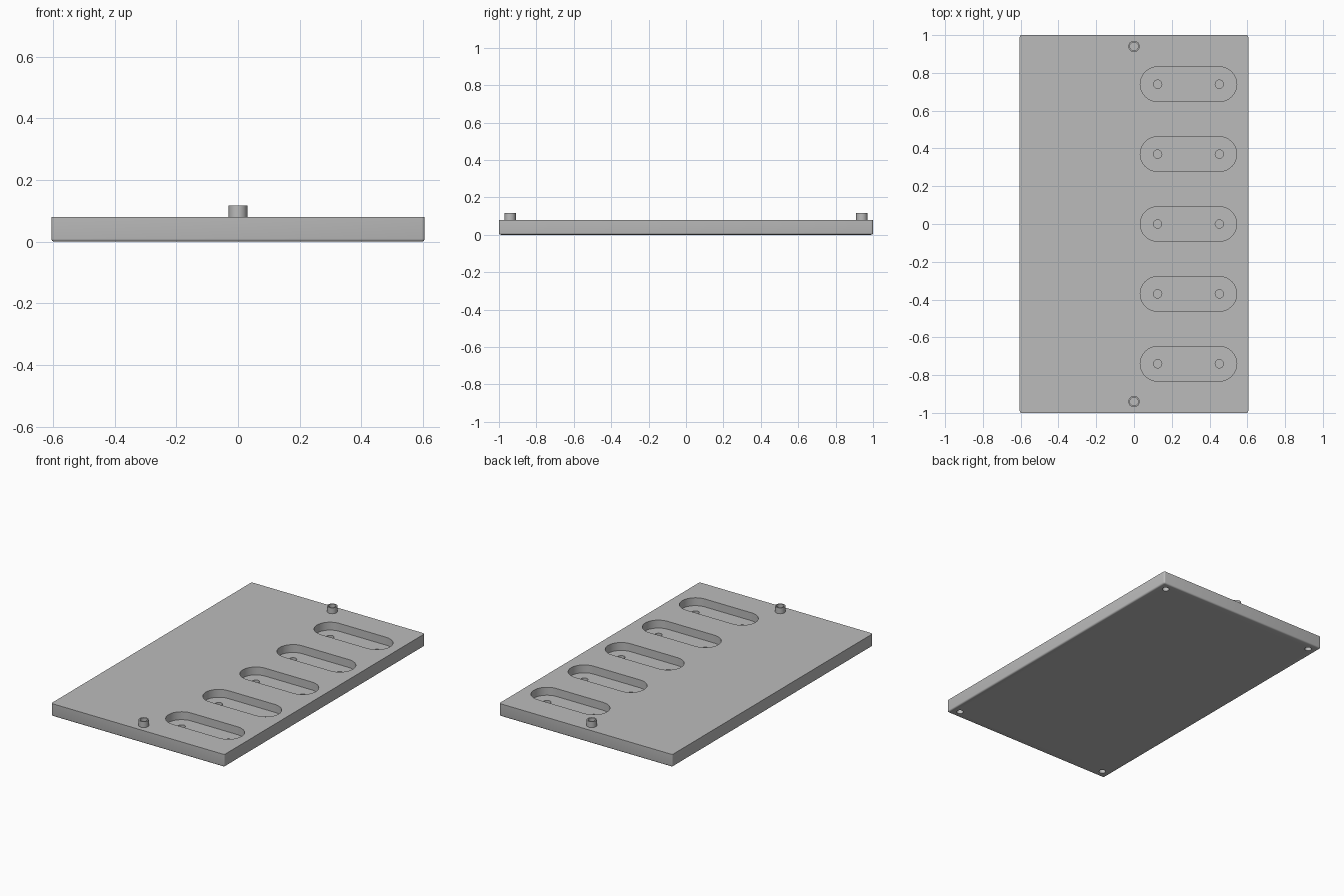
import bpy, bmesh
from math import cos, sin, pi, radians

cube = bpy.data.objects.get("Cube")
if cube:
    bpy.data.objects.remove(cube, do_unlink=True)

grey = bpy.data.materials.new("plain grey")
grey.use_nodes = True
colour = (0.5, 0.5, 0.5, 1)
grey.diffuse_color = colour
grey.node_tree.nodes["Principled BSDF"].inputs["Base Color"].default_value = colour

TOP, FLOOR = 0.08, 0.03
HALF_X, HALF_Y = 0.605, 1.0
PEG_Y = 0.94
SLOT_YS = [i * 0.37 for i in range(-2, 3)]


def prism(name, outline, z0, z1):
    """Extrude a closed outline (counter-clockwise) between two heights."""
    bm = bmesh.new()
    face = bm.faces.new([bm.verts.new((x, y, z0)) for x, y in outline])
    grown = bmesh.ops.extrude_face_region(bm, geom=[face])
    top = [v for v in grown["geom"] if isinstance(v, bmesh.types.BMVert)]
    bmesh.ops.translate(bm, verts=top, vec=(0, 0, z1 - z0))
    bmesh.ops.recalc_face_normals(bm, faces=bm.faces)
    mesh = bpy.data.meshes.new(name)
    bm.to_mesh(mesh)
    bm.free()
    mesh.materials.append(grey)
    ob = bpy.data.objects.new(name, mesh)
    bpy.context.collection.objects.link(ob)
    return ob


def stadium(x0, x1, y, r, n=16):
    """Outline with two round ends; x0 == x1 gives a circle."""
    pts = []
    for cx, start in ((x1, -pi / 2), (x0, pi / 2)):
        last = n if x0 == x1 else n + 1
        pts += [(cx + r * cos(start + pi * i / n), y + r * sin(start + pi * i / n))
                for i in range(last)]
    return pts


def activate(ob):
    bpy.ops.object.select_all(action="DESELECT")
    ob.select_set(True)
    bpy.context.view_layer.objects.active = ob


def cut(target, outline, z0, z1):
    """Remove a prism from the target."""
    cutter = prism("cutter", outline, z0, z1)
    cutter.hide_render = True
    activate(target)
    mod = target.modifiers.new("cut", "BOOLEAN")
    mod.operation, mod.solver, mod.object = "DIFFERENCE", "EXACT", cutter
    bpy.ops.object.modifier_apply(modifier=mod.name)
    bpy.data.objects.remove(cutter, do_unlink=True)


def finish(ob):
    activate(ob)
    bpy.ops.object.shade_smooth_by_angle(angle=radians(32))


# Plate: sharp top rim, rounded upright corners and bottom rim
plate = prism("base_plate", [(-HALF_X, -HALF_Y), (HALF_X, -HALF_Y),
                             (HALF_X, HALF_Y), (-HALF_X, HALF_Y)], 0, TOP)
bm = bmesh.new()
bm.from_mesh(plate.data)
rim = [e for e in bm.edges if min(v.co.z for v in e.verts) < 0.001]
bmesh.ops.bevel(bm, geom=rim, offset=0.01, segments=4, profile=0.5, affect="EDGES")
bm.to_mesh(plate.data)
bm.free()

# Slots with two screw holes in each floor
for y in SLOT_YS:
    cut(plate, stadium(0.125, 0.452, y, 0.092), FLOOR, TOP + 0.05)
    for x in (0.125, 0.452):
        cut(plate, stadium(x, x, y, 0.022), 0.01, FLOOR + 0.01)

# Blind holes in the underside corners
for x in (-0.55, 0.55):
    for y in (-0.947, 0.947):
        cut(plate, stadium(x, x, y, 0.02), -0.05, 0.05)

# Hollow pegs at both ends
for name, y in (("front_peg", -PEG_Y), ("back_peg", PEG_Y)):
    bore = stadium(0, 0, y, 0.022)
    cut(plate, bore, 0.04, TOP + 0.05)
    peg = prism(name, stadium(0, 0, y, 0.03), TOP, 0.117)
    cut(peg, bore, 0.04, 0.2)
    finish(peg)

finish(plate)
